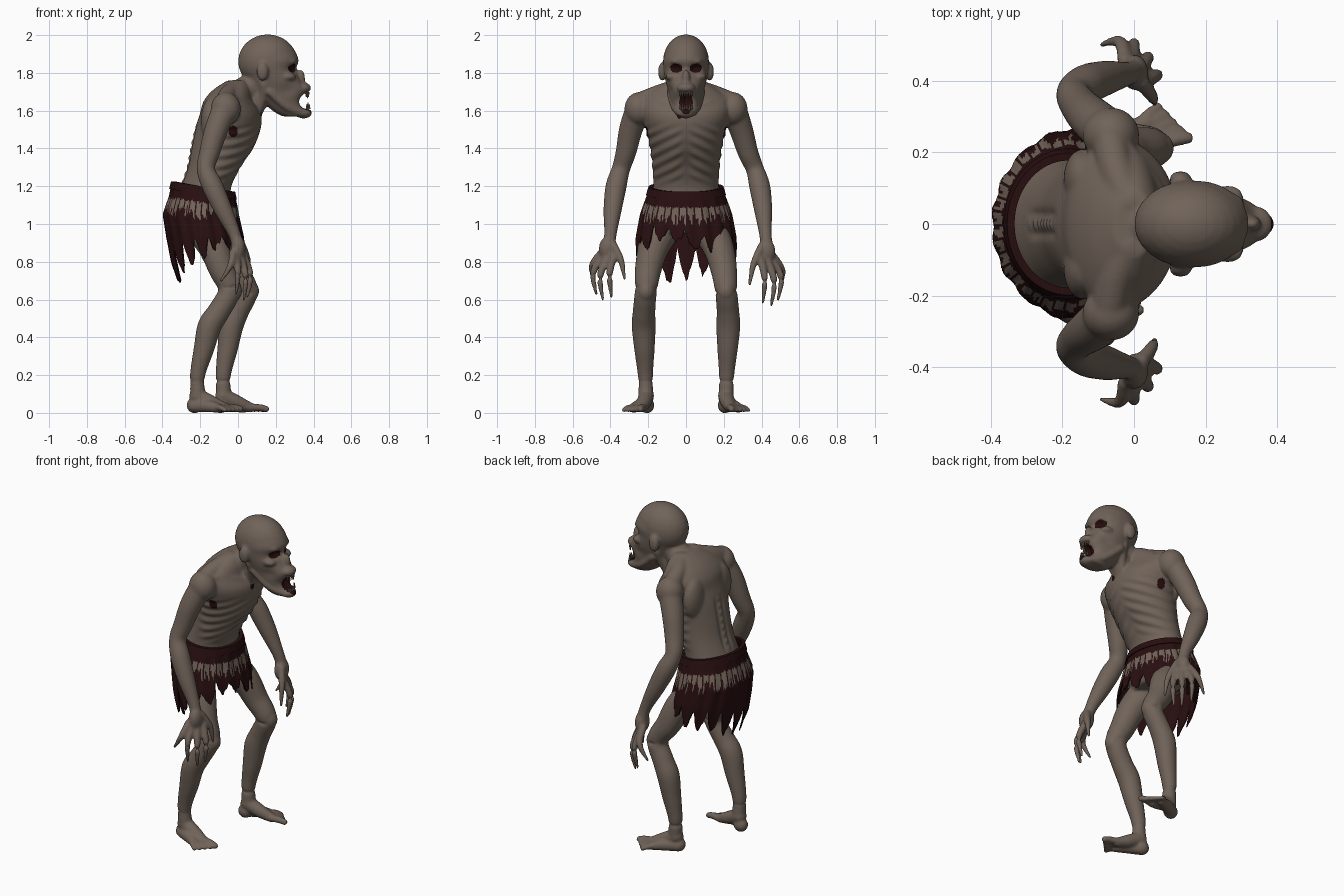
import bpy, bmesh, math, random
from mathutils import Vector, Matrix
random.seed(4)
TAU = 2 * math.pi

def mat(name, *c):
    m = bpy.data.materials.new(name)
    m.diffuse_color = (*c, 1)
    return m

SKIN = mat("grey brown skin", 0.163, 0.125, 0.1)
CLOTH = mat("dark maroon cloth", 0.021, 0.0045, 0.005)
BLOOD = mat("dark wound red", 0.019, 0.0035, 0.0035)
TOOTH = mat("dull tooth", 0.19, 0.15, 0.115)

def make(name, bm, mats):
    bmesh.ops.recalc_face_normals(bm, faces=bm.faces)
    me = bpy.data.meshes.new(name)
    bm.to_mesh(me)
    for m in mats:
        me.materials.append(m)
    ob = bpy.data.objects.new(name, me)
    bpy.context.collection.objects.link(ob)
    return ob

def spline(pts, n=6):
    """Catmull-Rom samples through tuples of any length."""
    out = []
    for i in range(len(pts) - 1):
        p = [pts[max(i - 1, 0)], pts[i], pts[i + 1], pts[min(i + 2, len(pts) - 1)]]
        for t in (k / n for k in range(n)):
            out.append([0.5 * (2 * b + (c - a) * t + (2 * a - 5 * b + 4 * c - d) * t * t
                               + (3 * b - a - 3 * c + d) * t ** 3) for a, b, c, d in zip(*p)])
    return out + [list(pts[-1])]

def loft(bm, rings):
    rows = [[bm.verts.new(v) for v in r] for r in rings]
    n = len(rows[0])
    for a, b in zip(rows, rows[1:]):
        for i in range(n):
            bm.faces.new((a[i], a[(i + 1) % n], b[(i + 1) % n], b[i]))
    bm.faces.new(rows[0])
    bm.faces.new(rows[-1])

def ball(bm, c, r):
    r = r if isinstance(r, tuple) else (r, r, r)
    bmesh.ops.create_uvsphere(bm, u_segments=24, v_segments=14, radius=1,
                              matrix=Matrix.Translation(c) @ Matrix.Diagonal((*r, 1)))

def tube(bm, pts, seg=16):
    """Round limb through (x, y, z, radius) points."""
    s, rings = spline(pts), []
    for i, p in enumerate(s):
        t = Vector(s[min(i + 1, len(s) - 1)][:3]) - Vector(s[max(i - 1, 0)][:3])
        q = t.to_track_quat('Z', 'Y')
        rings.append([Vector(p[:3]) + q @ Vector((math.cos(TAU * k / seg), math.sin(TAU * k / seg), 0)) * p[3]
                      for k in range(seg)])
    loft(bm, rings)
    ball(bm, s[0][:3], s[0][3])
    ball(bm, s[-1][:3], s[-1][3])

def stack(bm, pts, seg=40):
    """Horizontal oval sections (z, centre x, half depth, half width)."""
    loft(bm, [[(c + hx * math.cos(TAU * k / seg), hy * math.sin(TAU * k / seg), z) for k in range(seg)]
              for z, c, hx, hy in spline(pts)])

bm = bmesh.new()
# torso
stack(bm, [(0.95, -0.18, 0.12, 0.16), (1.03, -0.19, 0.16, 0.2), (1.11, -0.19, 0.155, 0.19),
           (1.2, -0.17, 0.135, 0.174), (1.3, -0.125, 0.145, 0.178), (1.4, -0.085, 0.166, 0.19),
           (1.5, -0.055, 0.174, 0.214), (1.58, -0.04, 0.163, 0.235), (1.65, -0.05, 0.132, 0.235),
           (1.71, -0.03, 0.102, 0.17), (1.76, 0.0, 0.055, 0.09)])
# neck
tube(bm, [(-0.03, 0, 1.66, 0.088), (0.06, 0, 1.72, 0.075), (0.13, 0, 1.79, 0.075)])
tube(bm, [(0.06, 0, 1.58, 0.06), (0.1, 0, 1.66, 0.065), (0.15, 0, 1.72, 0.075)])
# skull, face and jaw
ball(bm, (0.157, 0, 1.861), (0.157, 0.122, 0.143))
stack(bm, [(1.93, 0.17, 0.125, 0.1), (1.87, 0.175, 0.146, 0.12), (1.82, 0.17, 0.14, 0.118),
           (1.77, 0.185, 0.144, 0.111), (1.71, 0.215, 0.148, 0.097), (1.65, 0.235, 0.105, 0.08),
           (1.6, 0.27, 0.088, 0.063), (1.57, 0.3, 0.065, 0.048)])
ball(bm, (0.33, 0, 1.77), (0.026, 0.022, 0.05))
ball(bm, (0.343, 0, 1.72), (0.045, 0.05, 0.03))
ball(bm, (0.347, 0, 1.588), (0.046, 0.04, 0.03))

for s in (-1, 1):
    # brow, cheekbone, ear, jaw edge
    ball(bm, (0.275, s * 0.045, 1.86), (0.036, 0.042, 0.02))
    ball(bm, (0.262, s * 0.075, 1.78), (0.045, 0.034, 0.024))
    ball(bm, (0.13, s * 0.126, 1.806), (0.032, 0.022, 0.05))
    tube(bm, [(0.17, s * 0.08, 1.7, 0.024), (0.26, s * 0.06, 1.62, 0.022), (0.35, s * 0.025, 1.585, 0.02)])
    # throat cord, collarbone, neck muscle, shoulder blade
    tube(bm, [(0.14, s * 0.08, 1.74, 0.024), (0.13, s * 0.05, 1.66, 0.022), (0.1, s * 0.02, 1.58, 0.022)])
    tube(bm, [(0.1, s * 0.025, 1.59, 0.02), (0.05, s * 0.12, 1.64, 0.02), (-0.04, s * 0.23, 1.66, 0.025)])
    tube(bm, [(-0.01, s * 0.06, 1.71, 0.055), (-0.05, s * 0.15, 1.685, 0.05), (-0.07, s * 0.25, 1.645, 0.05)])
    ball(bm, (-0.145, s * 0.125, 1.54), (0.052, 0.085, 0.125))
    # arm
    ball(bm, (-0.065, s * 0.25, 1.61), (0.08, 0.076, 0.088))
    w = 0.02 if s > 0 else 0
    tube(bm, [(-0.065, s * 0.25, 1.62, 0.068), (-0.115, s * 0.292, 1.5, 0.063),
              (-0.15, s * (0.318 + w / 2), 1.38, 0.055), (-0.17, s * (0.345 + w), 1.29, 0.049),
              (-0.135, s * (0.37 + w), 1.2, 0.056), (-0.08, s * (0.388 + w), 1.08, 0.049),
              (-0.02, s * (0.4 + w), 0.95, 0.034), (0, s * (0.408 + w), 0.88, 0.033)])
    # hand with long clawed fingers
    d, y0 = (0.03, 0.012) if s > 0 else (0, 0)
    ball(bm, (0.002, s * (0.412 + y0), 0.87 - d / 2), (0.038, 0.05, 0.066))
    for k, m, t in [((0.03, 0.385, 0.83), (0.065, 0.405, 0.73), (0.05, 0.395, 0.615)),
                    ((0.015, 0.42, 0.82), (0.04, 0.455, 0.72), (0.03, 0.44, 0.6)),
                    ((-0.01, 0.44, 0.83), (0.0, 0.492, 0.74), (-0.01, 0.475, 0.63)),
                    ((-0.025, 0.445, 0.85), (-0.04, 0.497, 0.78), (-0.09, 0.49, 0.7)),
                    ((0.02, 0.385, 0.89), (0.05, 0.345, 0.81), (0.058, 0.325, 0.71))]:
        tube(bm, [(p[0], s * (p[1] + y0), p[2] - d * f, r)
                  for p, f, r in ((k, 0.5, 0.022), (m, 0.8, 0.0185), (t, 1, 0.009))], 10)
    # leg: the +y foot is the forward one
    xs = ((-0.18, -0.08, -0.02, 0.045, 0.0, -0.035, -0.055, -0.078, -0.075) if s > 0 else
          (-0.2, -0.13, -0.085, -0.045, -0.1, -0.15, -0.18, -0.214, -0.212))
    yzr = [(0.11, 1.0, 0.1), (0.17, 0.88, 0.083), (0.2, 0.76, 0.071), (0.212, 0.65, 0.06), (0.222, 0.54, 0.06),
           (0.224, 0.46, 0.064), (0.22, 0.34, 0.055), (0.215, 0.2, 0.041), (0.212, 0.09, 0.04)]
    tube(bm, [(x, s * y, z, r) for x, (y, z, r) in zip(xs, yzr)])
    ball(bm, (xs[3] + 0.02, s * 0.212, 0.645), (0.047, 0.047, 0.057))
    # foot and toes
    def foot(l, o, z, r):
        c, n = math.cos(0.34), math.sin(0.34)
        return (xs[-1] + l * c - o * n, s * (0.212 + l * n + o * c), z, r)
    ball(bm, foot(-0.02, 0, 0.04, 0)[:3], (0.042, 0.038, 0.042))
    tube(bm, [foot(-0.005, 0, 0.09, 0.042), foot(0.07, -0.015, 0.055, 0.038), foot(0.14, -0.025, 0.028, 0.027)])
    tube(bm, [foot(-0.02, 0.01, 0.036, 0.034), foot(0.06, 0.02, 0.036, 0.034), foot(0.13, 0.03, 0.024, 0.024)])
    for i in range(5):
        o, e, r = -0.042 + i * 0.024, 0.222 - 0.012 * i, 0.015 if i else 0.02
        tube(bm, [foot(0.12, o * 0.8, 0.03, r), foot(e - 0.03, o, 0.027, r), foot(e, o * 1.15, r, r * 0.9)], 10)

# fuse all parts into one smooth skin
src = make("body_parts", bm, [SKIN])
rm = src.modifiers.new("fuse", 'REMESH')
rm.mode, rm.voxel_size = 'VOXEL', 0.0065
sm = src.modifiers.new("soften", 'SMOOTH')
sm.factor, sm.iterations = 0.5, 14
me = bpy.data.meshes.new_from_object(src.evaluated_get(bpy.context.evaluated_depsgraph_get()))
bpy.data.objects.remove(src)
bm = bmesh.new()
bm.from_mesh(me)
bm.normal_update()

def near(p, c, r):
    return sum(((a - b) / q) ** 2 for a, b, q in zip(p, c, r))

# carved detail: eye sockets, cheeks, mouth, ribs, spine, belly
moves = []
for v in bm.verts:
    x, y, z = v.co
    ya, dis = abs(y), 0
    if z > 1.55 and x > 0.15:
        dis -= 0.018 * math.exp(-near((x, ya, z), (0.3, 0.052, 1.822), (0.05, 0.03, 0.02)))
        dis -= 0.01 * math.exp(-near((x, ya, z), (0.27, 0.085, 1.71), (0.05, 0.04, 0.035)))
        dis -= 0.03 * math.exp(-near((x, y, z), (0.34, 0, 1.65), (0.05, 0.03, 0.03)))
    if 1.2 < z < 1.54 and ya < 0.225:
        fade = min(1, (z - 1.2) / 0.06, (1.54 - z) / 0.06)
        if x > -0.16:
            dis += 0.0035 * fade * min(1, ya / 0.05, (x + 0.16) / 0.06) * math.sin(TAU * (z + 0.5 * ya) / 0.06)
        elif ya < 0.06:
            dis -= 0.008 * fade * math.exp(-((ya - 0.028) / 0.014) ** 2)
            dis += 0.003 * fade * math.exp(-(ya / 0.012) ** 2) * math.sin(z * 150)
        if x > -0.1:
            dis -= 0.007 * math.exp(-near((y, z), (0, 1.31), (0.05, 0.06)))
    moves.append(dis)
for v, dis in zip(bm.verts, moves):
    v.co += v.normal * dis
    v.co.z = max(v.co.z, 0)

# dark eyes, mouth and wounds, chosen by position
for f in bm.faces:
    x, y, z = f.calc_center_median()
    ya = abs(y)
    f.smooth = True
    f.material_index = int(
        near((x, ya, z), (0.3, 0.054, 1.825), (0.065, 0.036, 0.024)) < 1
        or (x > 0.26 and near((y, z), (0, 1.64), (0.036, 0.06)) < 1)
        or near((x, ya, z), (-0.025, 0.21, 1.49), (0.025, 0.04, 0.032)) < 1
        or near((x, y, z), (0.12, -0.035, 1.575), (0.04, 0.015, 0.018)) < 1)
make("body", bm, [SKIN, BLOOD])

# teeth
bm = bmesh.new()
for y in (-0.03, -0.018, -0.006, 0.006, 0.018, 0.03):
    for z, x, up in ((1.69, 0.376, -1), (1.618, 0.38, 1)):
        bmesh.ops.create_cone(bm, cap_ends=True, segments=8, radius1=0.007, radius2=0.002,
                              depth=0.045 if abs(y) == 0.018 else 0.028,
                              matrix=Matrix.Translation((x - abs(y) * 0.5, y, z + up * 0.004))
                              @ Matrix.Rotation(0 if up > 0 else math.pi, 4, 'X'))
make("teeth", bm, [TOOTH])

# ragged loincloth with torn slits of skin under a thick waistband
SECT = [(1.24, -0.19, 0.155, 0.18), (1.15, -0.19, 0.172, 0.204), (1.05, -0.198, 0.196, 0.238),
        (0.93, -0.175, 0.2, 0.26), (0.8, -0.155, 0.195, 0.265), (0.6, -0.14, 0.15, 0.25)]
def section(z):
    for a, b in zip(SECT, SECT[1:]):
        if z >= b[0] or b is SECT[-1]:
            return [p + (q - p) * (a[0] - z) / (a[0] - b[0]) for p, q in zip(a, b)][1:]

COLS, ROWS, FLAPS = 180, 30, 17
tips = [random.uniform(0.0, 0.07) for _ in range(FLAPS)]
bm, band = bmesh.new(), bmesh.new()
grid, slit, rim = [], [], []
for c in range(COLS):
    a, u = TAU * c / COLS, c * FLAPS / COLS
    back = 0.5 - 0.5 * math.cos(a)
    top = 1.165 + 0.055 * back
    low = (0.835 - 0.19 * back ** 2.5 + tips[int(u)] + random.uniform(0, 0.025)
           + (0.08 + 0.09 * back) * abs(2 * (u % 1) - 1) ** 1.8)
    def point(z, k, o=0):
        cx, hx, hy = section(z)
        return (cx + (hx * k + o) * math.cos(a), (hy * k + o) * math.sin(a), z)
    grid.append([bm.verts.new(point(top + (low - top) * r / ROWS, 1 + 0.02 * math.sin(a * 17 + 1) * min(1, r / 10)))
                 for r in range(ROWS + 1)])
    slit.append((top - 0.08, random.uniform(0.03, 0.095) if c % 5 else 0))
    rim.append([band.verts.new(point(top + h, 1, o))
                for o, h in ((0.007, 0.006), (0.009, -0.035), (-0.012, -0.035), (-0.014, 0.006))])
for c in range(COLS):
    n = (c + 1) % COLS
    for r in range(ROWS):
        f = bm.faces.new((grid[c][r], grid[c][r + 1], grid[n][r + 1], grid[n][r]))
        f.smooth = True
        f.material_index = int(slit[c][0] - slit[c][1] < f.calc_center_median().z < slit[c][0])
    for j in range(4):
        band.faces.new((rim[c][j], rim[c][(j + 1) % 4], rim[n][(j + 1) % 4], rim[n][j]))
so = make("loincloth", bm, [CLOTH, SKIN]).modifiers.new("thickness", 'SOLIDIFY')
so.thickness, so.offset = 0.006, 0
make("waistband", band, [CLOTH])
